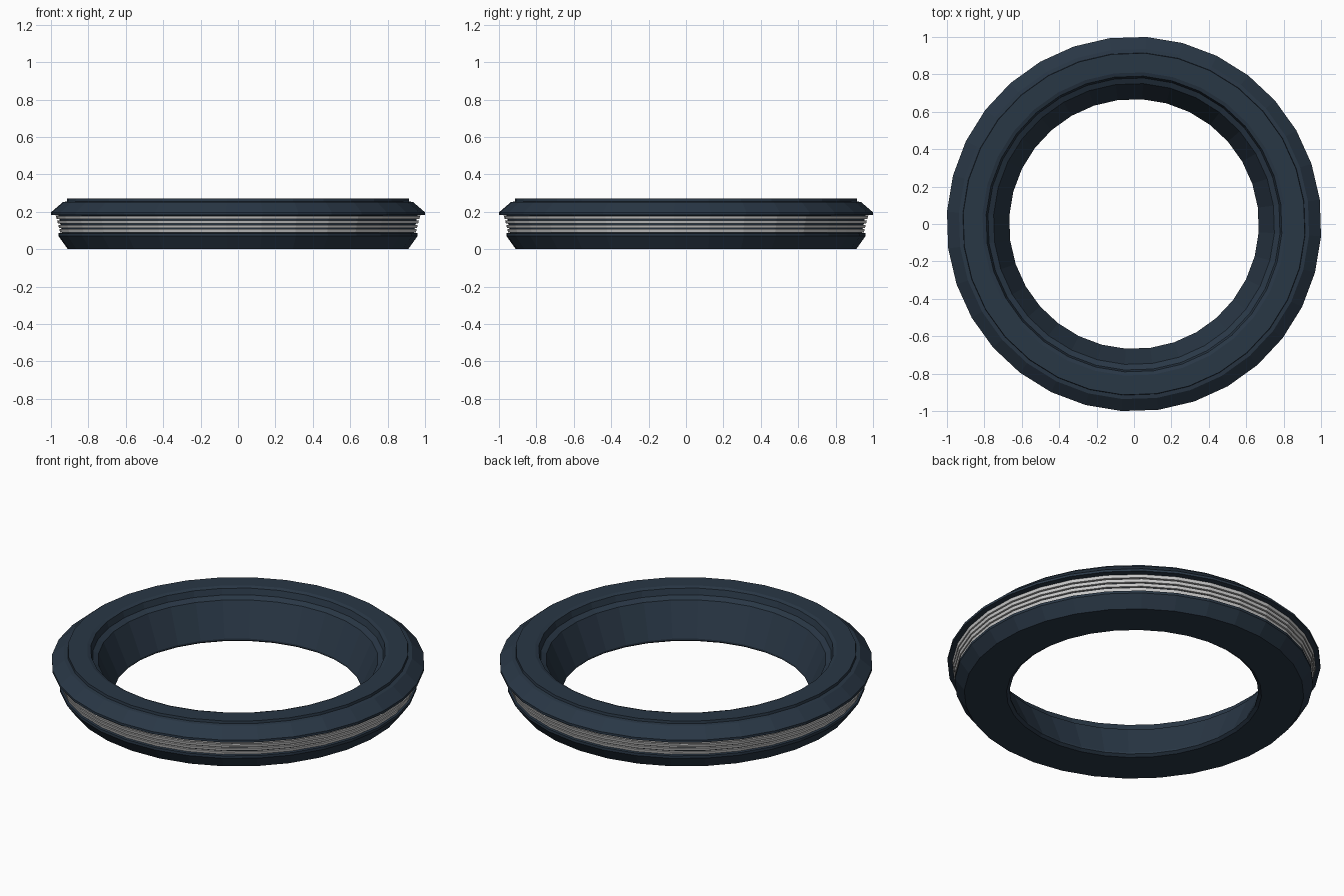
import bpy, bmesh, math

if "Cube" in bpy.data.objects:
    bpy.data.objects.remove(bpy.data.objects["Cube"])

SIDES = 32
OFFSET = math.radians(-3.75)


def material(name, rgb):
    m = bpy.data.materials.new(name)
    m.diffuse_color = (*rgb, 1)
    m.use_nodes = True
    m.node_tree.nodes["Principled BSDF"].inputs["Base Color"].default_value = m.diffuse_color
    return m


navy = material("dark_navy", (0.022, 0.038, 0.06))
silver = material("light_grey", (0.6, 0.6, 0.58))


def lathe(name, profile, mat):
    """Spin a closed (radius, z) profile, listed counter-clockwise, around z."""
    bm = bmesh.new()
    rings = []
    for i in range(SIDES):
        a = OFFSET + 2 * math.pi * i / SIDES
        rings.append([bm.verts.new((r * math.cos(a), r * math.sin(a), z))
                      for r, z in profile])
    n = len(profile)
    for i in range(SIDES):
        a, b = rings[i], rings[(i + 1) % SIDES]
        for j in range(n):
            k = (j + 1) % n
            bm.faces.new((a[j], b[j], b[k], a[k]))
    bmesh.ops.recalc_face_normals(bm, faces=bm.faces)
    me = bpy.data.meshes.new(name)
    bm.to_mesh(me)
    bm.free()
    me.materials.append(mat)
    ob = bpy.data.objects.new(name, me)
    bpy.context.collection.objects.link(ob)
    return ob


# Main ring: chamfered outside, recessed band, stepped lip, funnel-shaped bore
lathe("ring_body", [
    (0.685, 0.0), (0.912, 0.0), (0.962, 0.07), (0.962, 0.085),
    (0.942, 0.087), (0.962, 0.18),
    (1.002, 0.183), (1.002, 0.197), (0.938, 0.252), (0.917, 0.255),
    (0.915, 0.27), (0.812, 0.27), (0.792, 0.263), (0.782, 0.228),
    (0.752, 0.212), (0.668, 0.022), (0.668, 0.012),
], navy)

# Light bands stacked in the outer recess
Z0, PITCH, HEIGHT, COUNT = 0.090, 0.0235, 0.0165, 4
for i in range(COUNT):
    z = Z0 + i * PITCH
    r = 0.953 + 0.26 * (z - Z0)
    lathe(f"light_band_{i + 1}", [
        (r - 0.02, z), (r, z), (r + 0.26 * HEIGHT, z + HEIGHT),
        (r - 0.02, z + HEIGHT),
    ], silver)
